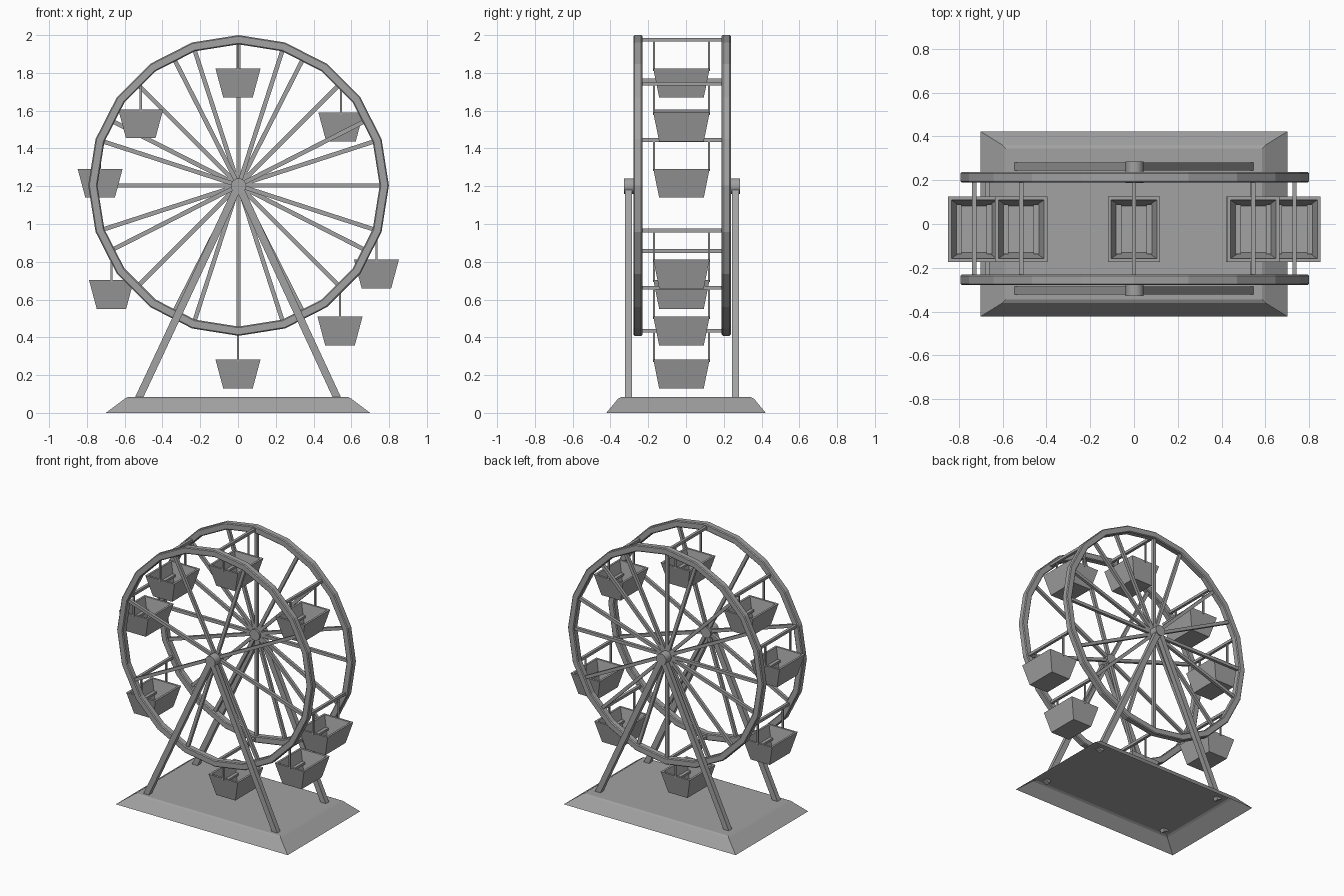
import bpy, bmesh, math
from mathutils import Vector, Matrix

if "Cube" in bpy.data.objects:
    bpy.data.objects.remove(bpy.data.objects["Cube"])

HUB_X, HUB_Z = 0.003, 1.204    # wheel centre
R_OUT, R_IN = 0.796, 0.747
FRONT_Y, BACK_Y = -0.255, 0.213
# places (x, z) on the wheel where the cars hang
PIVOTS = [(0.545, 1.742), (0, 1.975), (-0.515, 1.76), (-0.73, 1.445),
          (-0.67, 0.857), (0, 0.435), (0.54, 0.662), (0.733, 0.965)]

grey = bpy.data.materials.new("steel grey")
grey.diffuse_color = (0.36, 0.36, 0.36, 1)
grey.use_nodes = True
grey.node_tree.nodes["Principled BSDF"].inputs["Base Color"].default_value = grey.diffuse_color


def finish(bm, name):
    bmesh.ops.recalc_face_normals(bm, faces=bm.faces)
    me = bpy.data.meshes.new(name)
    bm.to_mesh(me)
    bm.free()
    me.materials.append(grey)
    ob = bpy.data.objects.new(name, me)
    bpy.context.collection.objects.link(ob)
    return ob


def bar(bm, a, b, width, depth, side=(0, 1, 0)):
    """Square bar from a to b; depth is measured along the side direction."""
    a, b, s = Vector(a), Vector(b), Vector(side)
    d = b - a
    w = d.cross(s).normalized()
    m = Matrix((w * width, s * depth, d)).transposed().to_4x4()
    bmesh.ops.create_cube(bm, size=1, matrix=Matrix.Translation((a + b) / 2) @ m)


def polar(deg, r, y):
    t = math.radians(deg)
    return Vector((HUB_X + r * math.cos(t), y, HUB_Z + r * math.sin(t)))


def skin(bm, rings, closed=False, open_start=False):
    n = len(rings[0])
    for p, q in zip(rings, rings[1:] + rings[:1] if closed else rings[1:]):
        for i in range(n):
            j = (i + 1) % n
            bm.faces.new((p[i], p[j], q[j], q[i]))
    if not closed:
        if not open_start:
            bm.faces.new(rings[0])
        bm.faces.new(rings[-1])


def loft(bm, loops, open_start=False):
    """Skin rectangles given as (half x, y min, y max, z)."""
    skin(bm, [[bm.verts.new((x, y, z)) for x, y in
               ((-hx, y0), (hx, y0), (hx, y1), (-hx, y1))] for hx, y0, y1, z in loops],
         open_start=open_start)


# sloped base, a shell open underneath
bm = bmesh.new()
loft(bm, [(0.70, -0.422, 0.422, 0), (0.60, -0.36, 0.36, 0.075),
          (0.585, -0.345, 0.345, 0.083)], open_start=True)
finish(bm, "base")

# chamfered rim cross-section as (radius, y offset)
C = 0.006
SECTION = [(R_OUT, -0.024 + C), (R_OUT, 0.024 - C), (R_OUT - C, 0.024), (R_IN + C, 0.024),
           (R_IN, 0.024 - C), (R_IN, -0.024 + C), (R_IN + C, -0.024), (R_OUT - C, -0.024)]

# rims, hubs, spokes and legs for both sides
for side, yc, leg_y, hub_y, spokes in (
        ("front", FRONT_Y, -0.304, (-0.328, -0.232), (27,)),
        ("back", BACK_Y, 0.262, (0.188, 0.286), (0, 18))):
    bm = bmesh.new()
    skin(bm, [[bm.verts.new(polar(18 * k, r, yc + dy)) for r, dy in SECTION]
              for k in range(20)], closed=True)
    finish(bm, side + "_rim")

    bm = bmesh.new()
    for off in spokes:
        for k in range(8):
            bar(bm, polar(off + 45 * k, 0.01, yc), polar(off + 45 * k, 0.765, yc), 0.023, 0.022)
    finish(bm, side + "_spokes")

    bm = bmesh.new()
    bmesh.ops.create_cone(bm, cap_ends=True, segments=16, radius1=0.041, radius2=0.041,
                          depth=hub_y[1] - hub_y[0],
                          matrix=Matrix.Translation((HUB_X, sum(hub_y) / 2, HUB_Z - 0.003))
                          @ Matrix.Rotation(math.pi / 2, 4, 'X'))
    hub = finish(bm, side + "_hub")
    bpy.context.view_layer.objects.active = hub
    hub.select_set(True)
    bpy.ops.object.shade_smooth_by_angle(angle=math.radians(35))
    hub.select_set(False)

    # legs end just under the base top
    bm = bmesh.new()
    for s in (-1, 1):
        bar(bm, (HUB_X, leg_y, HUB_Z), (s * 0.53, leg_y, 0.068), 0.04, 0.036)
    finish(bm, side + "_legs")

# cross bars, hangers and open tray cars
for n, (x, z) in enumerate(PIVOTS, 1):
    bm = bmesh.new()
    bar(bm, (x, FRONT_Y, z), (x, BACK_Y, z), 0.02, 0.02, (1, 0, 0))
    finish(bm, f"cross_bar_{n}")

    bm = bmesh.new()
    for y in (-0.17, 0.122):
        bar(bm, (x, y, z), (x, y, z - 0.165), 0.012, 0.01)
    finish(bm, f"hangers_{n}")

    bm = bmesh.new()
    loft(bm, [(0.078, -0.142, 0.094, -0.153), (0.119, -0.173, 0.125, 0),
              (0.104, -0.158, 0.110, 0), (0.064, -0.130, 0.082, -0.135)])
    car = finish(bm, f"car_{n}")
    car.location = (x, 0, z - 0.153)

    # facing benches inside the car
    bm = bmesh.new()
    for s in (-1, 1):
        bar(bm, (s * 0.072, -0.136, -0.085), (s * 0.072, 0.088, -0.085), 0.016, 0.03, (1, 0, 0))
    bench = finish(bm, f"benches_{n}")
    bench.location = car.location
